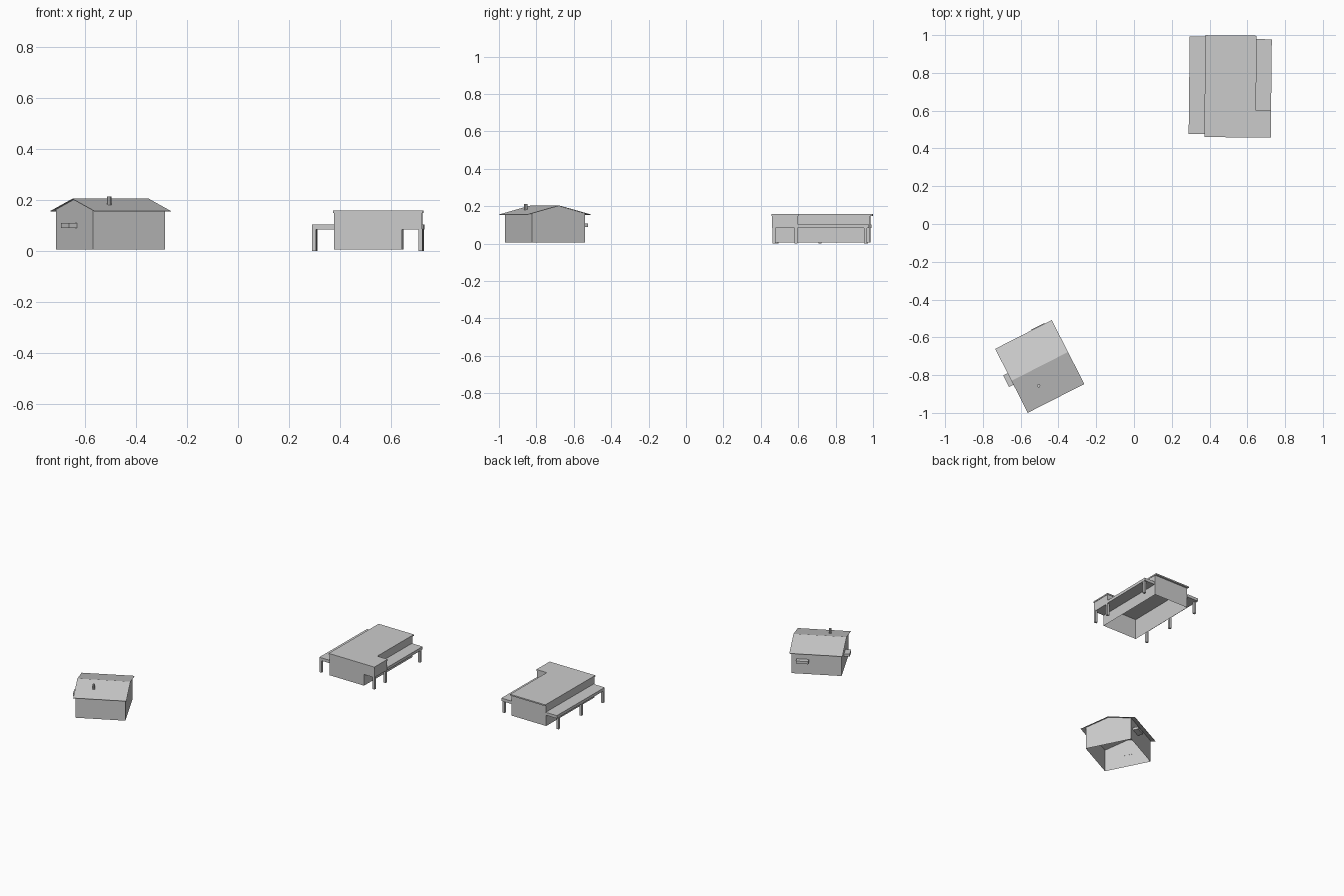
import bpy, bmesh, math
from mathutils import Matrix, Vector

if "Cube" in bpy.data.objects:
    bpy.data.objects.remove(bpy.data.objects["Cube"])

grey = bpy.data.materials.new("plain grey")
grey.diffuse_color = (0.6, 0.6, 0.6, 1)
grey.use_nodes = True
grey.node_tree.nodes["Principled BSDF"].inputs["Base Color"].default_value = grey.diffuse_color


def finish(name, bm, frame):
    bmesh.ops.recalc_face_normals(bm, faces=bm.faces)
    bm.transform(frame)
    me = bpy.data.meshes.new(name)
    bm.to_mesh(me)
    bm.free()
    me.materials.append(grey)
    ob = bpy.data.objects.new(name, me)
    bpy.context.collection.objects.link(ob)
    return ob


def box(name, x, y, z, frame, open_bottom=False):
    """Box from (min, max) ranges, optionally without its floor."""
    bm = bmesh.new()
    bmesh.ops.create_cube(bm, size=1)
    for v in bm.verts:
        v.co = Vector(((x[0] + x[1]) / 2 + v.co.x * (x[1] - x[0]),
                       (y[0] + y[1]) / 2 + v.co.y * (y[1] - y[0]),
                       (z[0] + z[1]) / 2 + v.co.z * (z[1] - z[0])))
    bm.normal_update()
    if open_bottom:
        floor = [f for f in bm.faces if f.normal.z < -0.9]
        bmesh.ops.delete(bm, geom=floor, context='FACES_ONLY')
    return finish(name, bm, frame)


def extrude_profile(name, pts, half, frame, skip=()):
    """Closed (y, z) profile swept along x; sides listed in skip stay open."""
    bm = bmesh.new()
    a = [bm.verts.new((-half, y, z)) for y, z in pts]
    b = [bm.verts.new((half, y, z)) for y, z in pts]
    bm.faces.new(a)
    bm.faces.new(b)
    n = len(pts)
    for i in range(n):
        if i not in skip:
            j = (i + 1) % n
            bm.faces.new((a[i], a[j], b[j], b[i]))
    return finish(name, bm, frame)


# ---- gabled house, turned on the plot ----
A = Matrix.Translation((-0.499, -0.754, 0)) @ Matrix.Rotation(math.radians(27), 4, 'Z')
W, R = 0.1585, 0.19
ridge, eave, base = 0.204, 0.156, 0.006
slope = (ridge - eave) / R
top = ridge - 0.002 - slope * W
# walls with gables, open below and under the roof
extrude_profile("gabled_house_walls",
                [(-W, base), (W, base), (W, top), (0, ridge - 0.002), (-W, top)],
                W, A, skip=(0, 2, 3))
# thin pitched roof
t = 0.002
extrude_profile("gabled_roof",
                [(-R, eave), (0, ridge), (R, eave), (R, eave - t), (0, ridge - t), (-R, eave - t)],
                0.168, A)
# window boxes on the left gable and the back wall
box("left_window_box", (-0.194, -W + 0.001), (-0.023, 0.045), (0.090, 0.108), A)
box("back_window_box", (0.048, 0.126), (W - 0.001, 0.194), (0.090, 0.108), A)
# chimney pipe
bm = bmesh.new()
bmesh.ops.create_cone(bm, cap_ends=True, segments=8, radius1=0.009, radius2=0.009, depth=0.04)
finish("chimney", bm, Matrix.Translation((-0.505, -0.857, 0.193)))

# ---- flat-roofed house with verandas ----
c = Vector((0.51, 0.73, 0))
B = Matrix.Translation(c) @ Matrix.Rotation(math.radians(-0.6), 4, 'Z') @ Matrix.Translation(-c)
x0, x1, x2 = 0.378, 0.645, 0.724
y0, y1, y2 = 0.463, 0.600, 0.985
box("flat_house_walls", (x0, x1), (y0, y2), (base, 0.150), B, open_bottom=True)
box("front_overhang_room", (x1, x2), (y0, y1), (0.083, 0.150), B)

# L-shaped flat roof slab
bm = bmesh.new()
outline = [(x0 - 0.003, y0 - 0.004), (x2 + 0.003, y0 - 0.004), (x2 + 0.003, y1 + 0.003),
           (x1 + 0.002, y1 + 0.003), (x1 + 0.002, 0.998), (x0 - 0.003, 0.998)]
face = bm.faces.new([bm.verts.new((x, y, 0.149)) for x, y in outline])
up = bmesh.ops.extrude_face_region(bm, geom=[face], use_keep_orig=True)["geom"]
for v in up:
    if isinstance(v, bmesh.types.BMVert):
        v.co.z += 0.009
finish("flat_roof", bm, B)

# veranda roofs and their posts
box("left_veranda_roof", (0.292, x0), (0.474, 0.990), (0.083, 0.103), B)
box("right_veranda_roof", (x1, x2 + 0.003), (y1, 0.980), (0.083, 0.103), B)
for side, px, ys in (("left", 0.301, (0.483, 0.715, 0.963)),
                     ("right", 0.717, (0.472, 0.591, 0.963))):
    for i, py in enumerate(ys):
        box(f"{side}_post_{i + 1}", (px - 0.008, px + 0.008), (py - 0.008, py + 0.008),
            (0, 0.085), B)
